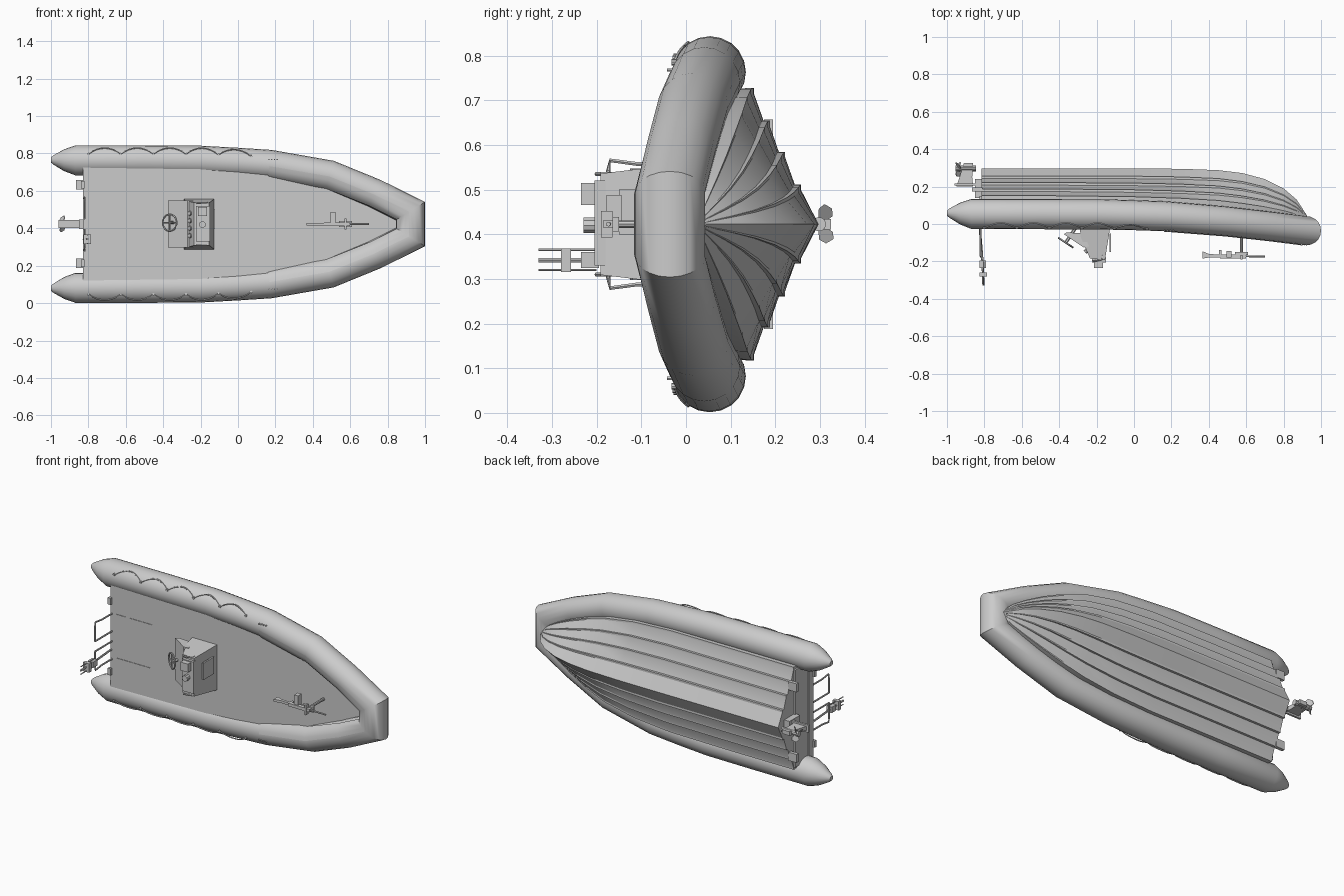
import bpy, bmesh, math
from mathutils import Vector as V

if "Cube" in bpy.data.objects:
    bpy.data.objects.remove(bpy.data.objects["Cube"])

ZC = 0.4225   # centre line of the boat (it lies on its side, deck facing -y)
DECK = -0.015
grey = bpy.data.materials.new("light_grey")
grey.diffuse_color = (0.6, 0.6, 0.6, 1)
grey.use_nodes = True
grey.node_tree.nodes["Principled BSDF"].inputs["Base Color"].default_value = grey.diffuse_color


def make(name, verts, faces, angle=30):
    me = bpy.data.meshes.new(name)
    me.from_pydata([tuple(v) for v in verts], [], faces)
    bm = bmesh.new()
    bm.from_mesh(me)
    bmesh.ops.recalc_face_normals(bm, faces=bm.faces)
    bm.to_mesh(me)
    bm.free()
    me.materials.append(grey)
    ob = bpy.data.objects.new(name, me)
    bpy.context.collection.objects.link(ob)
    bpy.context.view_layer.objects.active = ob
    bpy.ops.object.select_all(action='DESELECT')
    ob.select_set(True)
    bpy.ops.object.shade_smooth_by_angle(angle=math.radians(angle))
    return ob


def loft(name, rings, closed=True, caps=True, angle=30):
    n = len(rings[0])
    verts = [v for r in rings for v in r]
    faces = []
    for i in range(len(rings) - 1):
        for j in range(n if closed else n - 1):
            k = (j + 1) % n
            faces.append((i*n+j, i*n+k, (i+1)*n+k, (i+1)*n+j))
    if caps:
        faces += [tuple(range(n)), tuple(range((len(rings)-1)*n, len(rings)*n))]
    return make(name, verts, faces, angle)


def box(name, x, y, z):
    return loft(name, [[(a, y[0], z[0]), (a, y[1], z[0]), (a, y[1], z[1]), (a, y[0], z[1])] for a in x])


def rod(name, pts, r, n=6):
    pts = [V(p) for p in pts]
    rings = []
    for i, p in enumerate(pts):
        t = (pts[min(i+1, len(pts)-1)] - pts[max(i-1, 0)]).normalized()
        u = t.cross(V((0, 0, 1)) if abs(t.z) < 0.9 else V((1, 0, 0))).normalized()
        w = t.cross(u)
        rings.append([p + r*(u*math.cos(a) + w*math.sin(a)) for a in [2*math.pi*j/n for j in range(n)]])
    return loft(name, rings)


# Path of the inflatable collar: x, half width, y, radius
side = [(-1.0, .343, .058, .014), (-.985, .343, .058, .026), (-.93, .342, .056, .058), (-.87, .341, .054, .08),
        (-.5, .340, .053, .081), (-.2, .338, .052, .081), (.0, .328, .047, .08), (.17, .317, .041, .08),
        (.49, .262, .015, .079), (.73, .165, -.012, .078), (.922, .07, -.036, .078)]
path = side + [(x, -w, y, r) for x, w, y, r in reversed(side)]


def collar_rings(pts, angles, grow):
    rings = []
    for i, (x, w, y, r) in enumerate(pts):
        d = []
        for a, b in ((i-1, i), (i, i+1)):
            if a >= 0 and b < len(pts):
                d.append(V((pts[b][0]-pts[a][0], pts[b][1]-pts[a][1])).normalized())
        t = (d[0] + d[-1]).normalized()
        m = 1 / max(t.dot(d[0]), .6)
        nx, nz = -t.y*m, t.x*m      # outward, mitred
        rr = r + grow
        rings.append([(x + nx*rr*math.cos(a), y + rr*math.sin(a), ZC + w + nz*rr*math.cos(a)) for a in angles])
    return rings


loft("inflatable_collar", collar_rings(path, [2*math.pi*j/20 for j in range(20)], 0), angle=35)
# Reinforcing strip on the inner upper face of the bow collar
strip = [(.17, .317, .041, .08)] + path[8:-8] + [(.17, -.317, .041, .08)]
loft("bow_strip", collar_rings(strip, [math.radians(a) for a in (-95, -110, -125, -140, -155)], .003),
     closed=False, caps=False)

# Hull: x, keel y, chine half width, chine y
stations = [(-.815, .297, .305, .148), (-.4, .297, .305, .147), (0, .297, .303, .142), (.25, .295, .285, .134),
            (.45, .288, .25, .123), (.58, .272, .208, .108), (.7, .240, .158, .09), (.8, .190, .108, .07),
            (.87, .13, .066, .052), (.925, .045, .015, .03)]
rings = []
for x, k, w, c in stations:
    s = w / .305
    half = [(0, k)]
    for f in (.29, .53, .76, 1):
        y = k + (c - k)*f
        half += [(w*f - .012*s, y + .004*s), (w*f, y + .004*s), (w*f, y - .010*s)]
    half.append((w*.96, min(c - .03, .02)))
    rings.append([(x, y, ZC + a) for a, y in half] + [(x, y, ZC - a) for a, y in reversed(half[1:])])
loft("stepped_hull", rings, angle=25)

# Deck slab
edge = [(-.83, .308), (0, .305), (.17, .30), (.49, .235), (.73, .135), (.88, .06)]
outline = edge + [(x, -w) for x, w in reversed(edge)]
loft("deck", [[(x, y, ZC + w) for x, w in outline] for y in (DECK, .03)])
box("transom", (-.825, -.8), (DECK, .15), (ZC - .29, ZC + .29))

# Hatch seams on the deck
for i, (x, z) in enumerate([((-.79, -.555), (.297, .302)), ((-.79, -.73), (.557, .562)), ((-.70, -.555), (.557, .562)),
                            ((-.79, -.785), (.30, .56)), ((-.56, -.555), (.30, .56))]):
    box("hatch_seam_%d" % i, x, (DECK - .003, DECK + .002), z)

# Grab ropes in scallops with fixing studs along both tubes
for s in (1, -1):
    pts = []
    for i in range(41):
        f = i / 8
        x = -.8 + .87*i/40
        off = .036 + .032*abs(math.sin(math.pi*f))**.8
        off -= .012*max(0, (x + .2)/.27)
        pts.append((x, .053 - math.sqrt(.083**2 - off**2), ZC + s*(.339 + off)))
    rod("grab_rope", pts, .0035, 5)
    for p in pts[::8]:
        rod("rope_stud", [(p[0], p[1] - .006, p[2]), (p[0], p[1] + .006, p[2])], .007, 8)
    for j in range(4):
        x = .165 + .015*j
        rod("valve", [(x, -.042, ZC + s*.345), (x, -.03, ZC + s*.345)], .004)

# Steering console, tapering upwards
prof = [(-.29, DECK), (-.285, -.07), (-.235, -.185), (-.155, -.192), (-.127, DECK)]
loft("console", [[(x, y, ZC + s*(.134 + .12*(y + .02))) for x, y in prof] for s in (-1, 1)])
loft("console_dash", [[(x, y, ZC + s) for x, y in
     [(-.375, -.055), (-.27, -.125), (-.24, -.12), (-.27, -.05), (-.36, -.045)]] for s in (-.125, .125)])
box("console_door", (-.131, -.122), (-.15, -.05), (.40, .50))
box("console_top_box", (-.225, -.15), (-.205, -.18), (.33, .52))
box("instrument", (-.215, -.165), (-.235, -.2), (.465, .515))
rod("instrument_lamp", [(-.19, -.23, .42), (-.19, -.19, .42)], .018, 10)
for z in (.31, .535):
    rod("console_rail", [(-.15, -.03, z), (-.17, -.19, z), (-.22, -.2, z)], .005)
for i in range(4):
    rod("gauge", [(-.262, -.15, .36 + .04*i), (-.25, -.14, .36 + .04*i)], .012, 10)

# Steering wheel
c, ax, up = V((-.365, -.1, .43)), V((-.55, -.83, 0)).normalized(), V((0, 0, 1))
sd = ax.cross(up)
rim = [c + .045*(sd*math.cos(a) + up*math.sin(a)) for a in [2*math.pi*i/20 for i in range(21)]]
rod("wheel_rim", rim, .005)
for i in (0, 5, 10, 15):
    rod("wheel_spoke", [c, rim[i]], .004)
rod("wheel_column", [c, c - ax*.09], .009)

# Stern rails
for s in (1, -1):
    rod("stern_rail", [(-.82, DECK, ZC + s*.135), (-.82, -.11, ZC + s*.135), (-.82, -.17, ZC + s*.143),
                       (-.82, -.174, ZC + s*.12), (-.82, -.174, ZC + s*.03)], .005)
    rod("rail_post", [(-.82, DECK, ZC + s*.03), (-.82, -.174, ZC + s*.03)], .005)
    box("stern_cleat", (-.84, -.82), (DECK - .012, DECK + .005), (ZC + s*.21 - .02, ZC + s*.21 + .02))
    box("trim_tab", (-.865, -.81), (.175, .195), (ZC + s*.21 - .025, ZC + s*.21 + .025))

# Aerial mast
rod("mast", [(-.825, DECK, .342), (-.81, -.2, .342), (-.805, -.33, .342)], .006)
box("mast_head", (-.825, -.79), (-.235, -.195), (.325, .36))
box("mast_unit", (-.825, -.785), (-.28, -.258), (.315, .368))
for z in (.32, .365):
    rod("aerial", [(-.805, -.2, z), (-.805, -.33, z)], .003)

# Outboard drive and propeller
box("drive_bracket", (-.85, -.81), (.14, .24), (ZC - .025, ZC + .025))
box("drive_arm", (-.96, -.82), (.205, .217), (ZC - .022, ZC + .022))
loft("drive_leg", [[(x, y, ZC + s) for x, y in [(-.95, .2), (-.86, .2), (-.865, .25), (-.86, .325), (-.91, .325),
                                                (-.93, .26)]] for s in (-.012, .012)])
rod("gear_case", [(-.955, .298, ZC), (-.94, .298, ZC), (-.86, .298, ZC), (-.845, .298, ZC)], .016, 10)
for i in range(3):
    a = math.pi/2 + i*2*math.pi/3 + math.pi/2
    d, p = V((0, math.cos(a), math.sin(a))), V((0, -math.sin(a), math.cos(a)))
    o = V((-.94, .298, ZC))
    blade = [(.01, .008), (.03, .018), (.045, .012), (.045, -.008), (.03, -.017), (.01, -.008)]
    loft("propeller_blade", [[o + d*r + p*w + V((w*.8 + t, 0, 0)) for r, w in blade] for t in (-.002, .002)])

# Pedestal and mounted equipment at the bow
rod("pedestal", [(.575, DECK, ZC), (.575, -.16, ZC)], .008, 8)
rod("mount_barrel", [(.56, -.172, ZC), (.7, -.174, ZC)], .005, 8)
box("mount_body", (.46, .6), (-.185, -.162), (ZC - .009, ZC + .009))
box("mount_cradle", (.54, .61), (-.165, -.15), (ZC - .016, ZC + .016))
loft("mount_stock", [[(x, y, ZC + s) for x, y in [(.365, -.145), (.365, -.185), (.41, -.178), (.47, -.178),
                                                  (.47, -.165), (.40, -.16)]] for s in (-.007, .007)])
box("mount_grip", (.455, .467), (-.165, -.14), (ZC - .006, ZC + .006))
box("mount_case", (.495, .52), (-.178, -.145), (ZC, ZC + .065))
box("mount_sight", (.57, .58), (-.19, -.165), (ZC - .03, ZC + .03))
